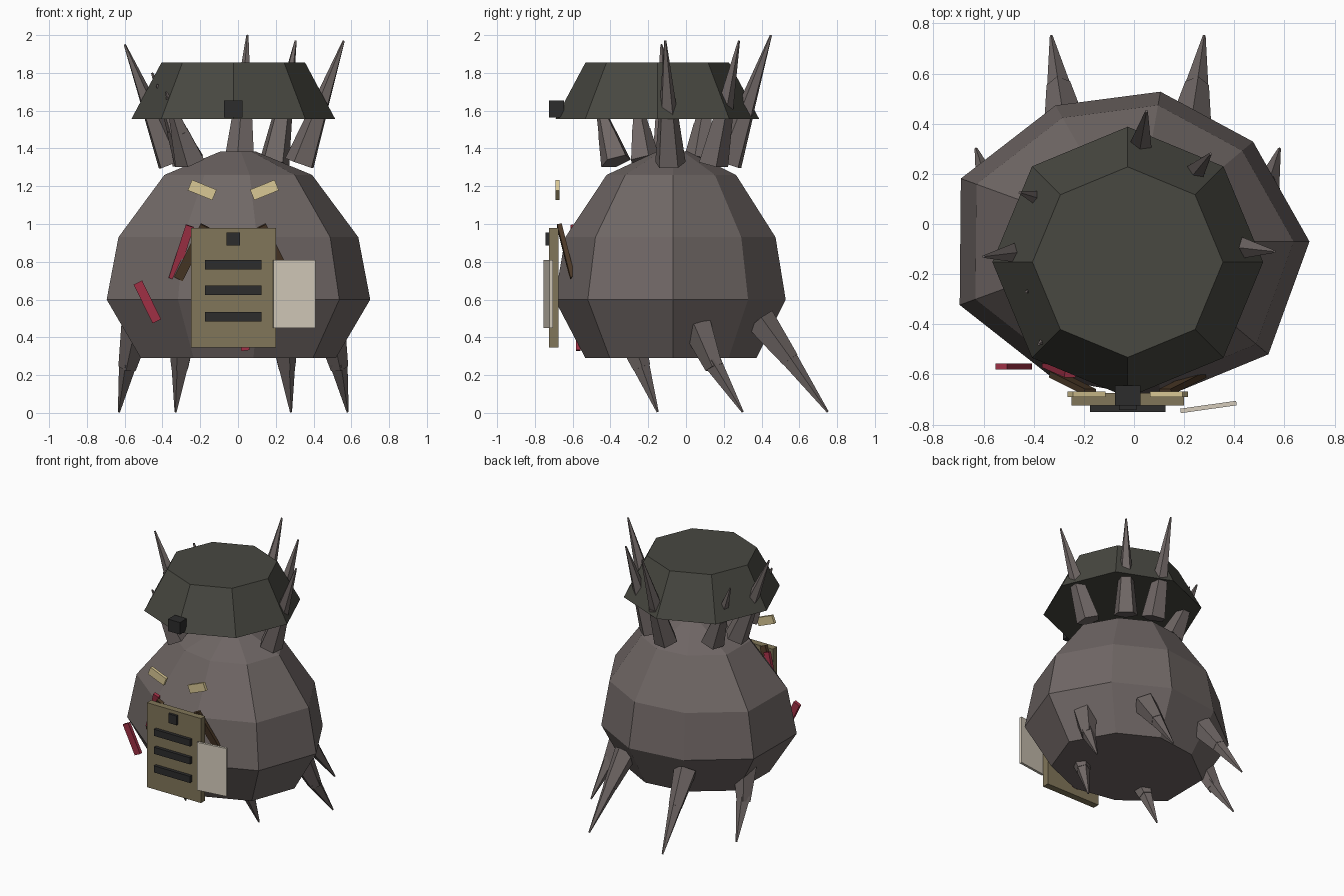
import bpy, bmesh, math
from mathutils import Vector, Matrix

if "Cube" in bpy.data.objects:
    bpy.data.objects.remove(bpy.data.objects["Cube"])


def mat(name, col):
    m = bpy.data.materials.new(name)
    m.diffuse_color = (*col, 1)
    m.use_nodes = True
    m.node_tree.nodes["Principled BSDF"].inputs["Base Color"].default_value = m.diffuse_color
    return m


HIDE = mat("hide", (0.16, 0.135, 0.13))
IRON = mat("iron", (0.065, 0.065, 0.053))
DARK = mat("dark", (0.025, 0.025, 0.025))
TAN = mat("plate_tan", (0.22, 0.18, 0.10))
EYE = mat("pale_yellow", (0.70, 0.58, 0.30))
PAPER = mat("paper", (0.66, 0.60, 0.50))
RED = mat("red_cloth", (0.35, 0.03, 0.06))
LEATHER = mat("leather", (0.07, 0.04, 0.02))


def finish(bm, name, m):
    bmesh.ops.recalc_face_normals(bm, faces=bm.faces)
    me = bpy.data.meshes.new(name)
    bm.to_mesh(me)
    bm.free()
    me.materials.append(m)
    ob = bpy.data.objects.new(name, me)
    bpy.context.collection.objects.link(ob)
    return ob


def loft(name, rings, m):
    """Skin a list of rings of points and cap both ends."""
    bm = bmesh.new()
    vs = [[bm.verts.new(p) for p in r] for r in rings]
    n = len(vs[0])
    for a, b in zip(vs, vs[1:]):
        for i in range(n):
            j = (i + 1) % n
            bm.faces.new((a[i], a[j], b[j], b[i]))
    bm.faces.new(vs[0])
    bm.faces.new(vs[-1])
    return finish(bm, name, m)


def box(name, c, size, m, rot=Matrix()):
    bm = bmesh.new()
    bmesh.ops.create_cube(bm, size=1, matrix=Matrix.Translation(c) @ rot @ Matrix.Diagonal((*size, 1)))
    return finish(bm, name, m)


def strip(name, a, b, w, t, m):
    """Flat strap running from a to b."""
    a, b = Vector(a), Vector(b)
    z = (b - a).normalized()
    y = (Vector((0, 1, 0)) - z * z.y).normalized()
    rot = Matrix((y.cross(z), y, z)).transposed().to_4x4()
    return box(name, (a + b) / 2, (w, t, (b - a).length), m, rot)


def spike(name, base, joint, tip, r0, r1):
    """Thick frustum with a slimmer pointed cone growing out of it."""
    bm = bmesh.new()
    base, joint, tip = Vector(base), Vector(joint), Vector(tip)
    start = joint.lerp(base, 0.15)
    for a, b, ra, rb in ((base, joint, r0, r1), (start, tip, r1 * 1.05, 0.006)):
        rot = (b - a).to_track_quat('Z', 'Y').to_matrix().to_4x4()
        bmesh.ops.create_cone(bm, cap_ends=True, segments=5, radius1=ra, radius2=rb,
                              depth=(b - a).length,
                              matrix=Matrix.Translation((a + b) / 2) @ rot)
    return finish(bm, name, HIDE)


# nine-sided lumpy body
radii = [.70, .62, .607, .627, .735, .74, .635, .635, .70]


def body_ring(z, s):
    return [(r * s * math.cos(math.radians(40 * i)),
             r * s * math.sin(math.radians(40 * i)) - .07, z) for i, r in enumerate(radii)]


loft("body", [body_ring(z, s) for z, s in
              ((.29, .74), (.60, 1), (.93, .91), (1.26, .56), (1.385, .13))], HIDE)

# eight-sided helmet with a front badge
loft("helmet", [[(-.025 + r * math.cos(i * math.pi / 4), -.152 + r * math.sin(i * math.pi / 4), z)
                 for i in range(8)] for z, r in ((1.555, .54), (1.855, .38))], IRON)
box("helmet_badge", (-.025, -.685, 1.61), (.10, .08, .09), DARK)

# three pairs of legs, mirrored about x = -0.025
legs = {"front": ((.26, -.32, .46), (.28, -.235, .24), (.305, -.15, .005)),
        "middle": ((.51, .06, .46), (.56, .15, .24), (.605, .30, .005)),
        "back": ((.25, .39, .49), (.275, .55, .28), (.305, .75, .005))}
for name, pts in legs.items():
    for side, s in (("left", -1), ("right", 1)):
        spike(f"{name}_leg_{side}", *[(-.025 + s * x, y, z) for x, y, z in pts], .085, .05)

# crown of spikes around the neck, poking through the helmet
crown = [((.01, .22, 1.32), (.05, .45, 2.0)),
         ((.19, .14, 1.32), (.305, .28, 1.97)),
         ((.33, -.085, 1.32), (.56, -.11, 1.97)),
         ((-.35, -.10, 1.32), (-.60, -.13, 1.95)),
         ((-.27, .07, 1.33), (-.455, .125, 1.80)),
         ((-.26, -.22, 1.33), (-.43, -.27, 1.74)),
         ((-.25, -.37, 1.33), (-.38, -.48, 1.70))]
for i, (a, b) in enumerate(crown):
    spike(f"crown_spike_{i}", a, Vector(a).lerp(Vector(b), .42), b, .085, .052)

# slanted eyes
for side, s in (("left", -1), ("right", 1)):
    box(f"eye_{side}", (-.025 + s * .165, -.68, 1.18), (.14, .022, .06), EYE,
        Matrix.Rotation(math.radians(-22 * s), 4, 'Y'))

# chest plate with slots, stud and paper tag
box("chest_plate", (-.025, -.70, .6625), (.45, .05, .635), TAN)
for i, z in enumerate((.785, .65, .51)):
    box(f"slot_{i}", (-.025, -.735, z), (.30, .03, .05), DARK)
box("plate_stud", (-.025, -.73, .92), (.07, .025, .07), DARK)
box("paper_tag", (.297, -.73, .63), (.225, .018, .36), PAPER,
    Matrix.Rotation(math.radians(8), 4, 'Z'))

# leather straps and red cloth strips
for side, s in (("left", -1), ("right", 1)):
    strip(f"strap_{side}", (-.025 + s * .15, -.67, .99), (-.025 + s * .29, -.60, .71), .05, .025, LEATHER)
strip("cloth_outer", (-.53, -.568, .69), (-.43, -.568, .485), .05, .025, RED)
strip("cloth_upper", (-.255, -.60, .99), (-.345, -.56, .71), .045, .025, RED)
strip("cloth_right", (.22, -.575, .83), (.27, -.575, .64), .045, .02, RED)
strip("cloth_lower", (.01, -.57, .56), (.04, -.57, .33), .045, .025, RED)
